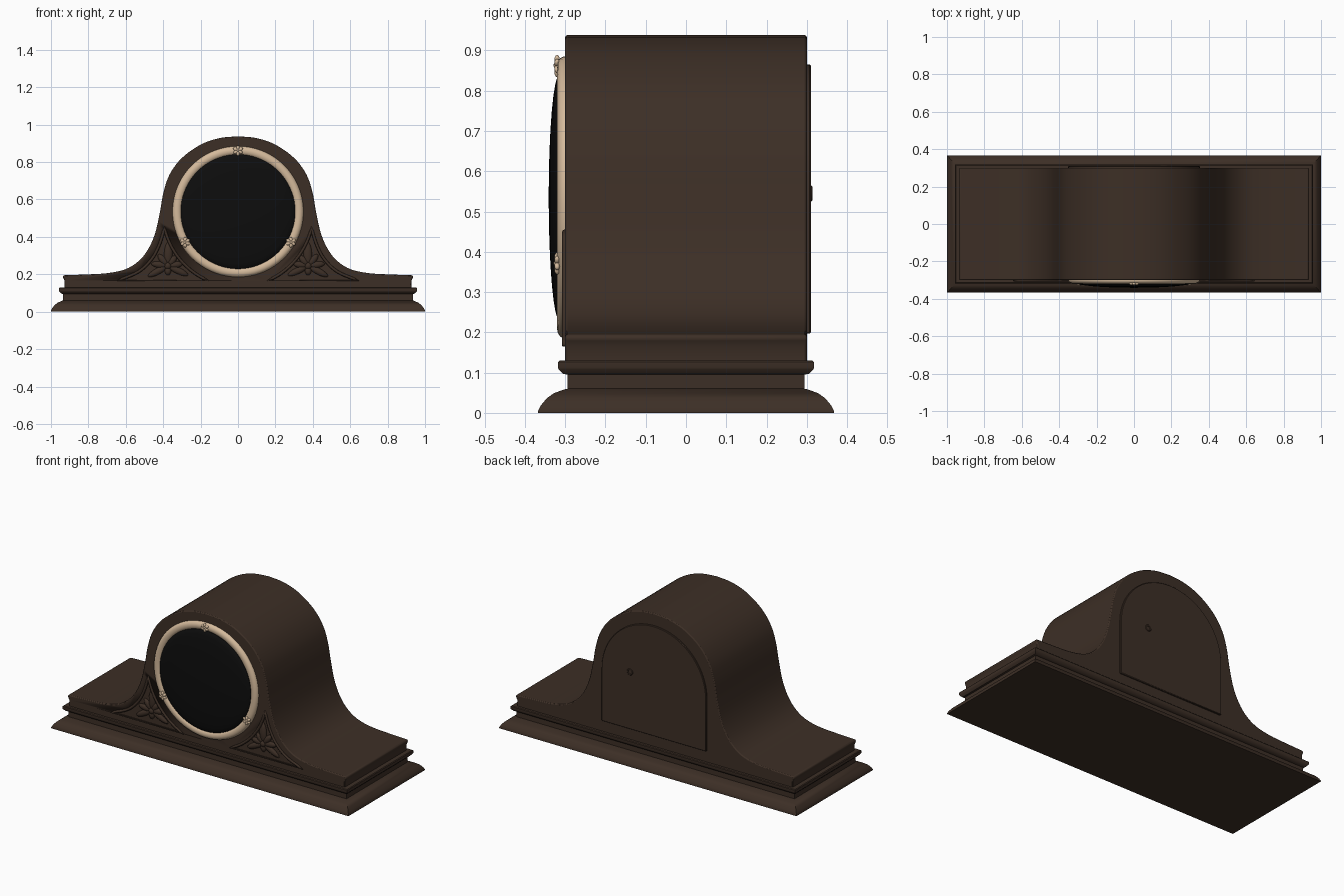
import bpy, bmesh, math
from mathutils import Matrix, Vector

if "Cube" in bpy.data.objects:
    bpy.data.objects.remove(bpy.data.objects["Cube"])


def material(name, rgb):
    m = bpy.data.materials.new(name)
    m.diffuse_color = (*rgb, 1)
    m.use_nodes = True
    m.node_tree.nodes["Principled BSDF"].inputs["Base Color"].default_value = m.diffuse_color
    return m


WOOD = material("dark walnut", (0.046, 0.028, 0.019))
CREAM = material("cream brass", (0.66, 0.49, 0.33))
BLACK = material("black glass", (0.004, 0.004, 0.004))
DIAL = Vector((0, 0, 0.535))


def finish(bm, name, mat, angle=35):
    bmesh.ops.recalc_face_normals(bm, faces=bm.faces)
    me = bpy.data.meshes.new(name)
    bm.to_mesh(me)
    bm.free()
    ob = bpy.data.objects.new(name, me)
    bpy.context.collection.objects.link(ob)
    me.materials.append(mat)
    bpy.ops.object.select_all(action='DESELECT')
    ob.select_set(True)
    bpy.context.view_layer.objects.active = ob
    bpy.ops.object.shade_smooth_by_angle(angle=math.radians(angle))
    return ob


def spline(pts, steps=5):
    """Smooth curve through 2D points."""
    p = [Vector(q) for q in pts]
    p = [2 * p[0] - p[1]] + p + [2 * p[-1] - p[-2]]
    out = []
    for i in range(1, len(p) - 2):
        a, b, c, d = p[i - 1:i + 3]
        for k in range(steps):
            t = k / steps
            out.append(0.5 * (2 * b + (c - a) * t + (2 * a - 5 * b + 4 * c - d) * t * t
                              + (3 * b - a - 3 * c + d) * t ** 3))
    return out + [p[-2]]


def prism(name, outline, y0, y1, mat):
    """Outline in x and z, extruded along y."""
    bm = bmesh.new()
    a = [bm.verts.new((x, y0, z)) for x, z in outline]
    b = [bm.verts.new((x, y1, z)) for x, z in outline]
    bm.faces.new(a)
    bm.faces.new(b[::-1])
    for i in range(len(a)):
        j = (i + 1) % len(a)
        bm.faces.new((a[i], b[i], b[j], a[j]))
    return finish(bm, name, mat)


def lathe(name, profile, mat, centre=DIAL, n=72):
    """Revolve (radius, y) points about the y axis."""
    bm = bmesh.new()
    rings = []
    for r, y in profile:
        rings.append([bm.verts.new((centre.x + r * math.cos(2 * math.pi * k / n), y,
                                    centre.z + r * math.sin(2 * math.pi * k / n)))
                      for k in range(n)])
    for p, q in zip(rings, rings[1:]):
        for k in range(n):
            j = (k + 1) % n
            bm.faces.new((p[k], p[j], q[j], q[k]))
    bm.faces.new(rings[0])
    bm.faces.new(rings[-1])
    return finish(bm, name, mat)


def bevel(ob, width, segments=2):
    mod = ob.modifiers.new("soft edges", 'BEVEL')
    mod.width, mod.segments = width, segments
    mod.limit_method, mod.angle_limit = 'ANGLE', math.radians(50)


def leaves(name, centre, petals, y, thick, mat):
    """Flattened leaves (angle, length, width) fanned from a centre, with a bead."""
    bm = bmesh.new()
    for deg, length, width in petals:
        m = (Matrix.Translation((centre[0], y, centre[1]))
             @ Matrix.Rotation(-math.radians(deg), 4, 'Y')
             @ Matrix.Translation((length / 2, 0, 0))
             @ Matrix.Diagonal((length / 2, thick, width / 2, 1)))
        bmesh.ops.create_uvsphere(bm, u_segments=12, v_segments=8, radius=1, matrix=m)
    r = petals[0][2] * 0.45
    bmesh.ops.create_uvsphere(bm, u_segments=12, v_segments=8, radius=1,
                              matrix=Matrix.Translation((centre[0], y, centre[1]))
                              @ Matrix.Diagonal((r, thick * 1.3, r, 1)))
    return finish(bm, name, mat, 60)


# moulded plinth: stacked rectangles (half x, half y, z)
bm = bmesh.new()
steps = [(1, .367, 0), (1, .367, .006), (.993, .36, .019), (.98, .346, .036),
         (.963, .328, .049), (.942, .303, .058), (.935, .294, .060), (.935, .294, .095),
         (.945, .305, .097), (.955, .316, .108), (.957, .318, .112), (.957, .318, .126),
         (.953, .314, .130), (.92, .29, .130)]
rows = [[bm.verts.new((sx * x, sy * y, z))
         for sx, sy in ((-1, -1), (1, -1), (1, 1), (-1, 1))] for x, y, z in steps]
for p, q in zip(rows, rows[1:]):
    for k in range(4):
        bm.faces.new((p[k], p[(k + 1) % 4], q[(k + 1) % 4], q[k]))
bm.faces.new(rows[0])
bm.faces.new(rows[-1])
finish(bm, "plinth", WOOD)

# humped case
half = spline([(0, .938), (.1, .928), (.2, .893), (.3, .822), (.365, .735), (.398, .64),
               (.418, .53), (.443, .42), (.48, .335), (.53, .272), (.6, .228), (.7, .206),
               (.82, .199), (.932, .195)])
right = [tuple(p) for p in half] + [(.937, .185), (.927, .165), (.927, .125)]
case = prism("case", right + [(-x, z) for x, z in right[:0:-1]], -.30, .30, WOOD)
bevel(case, .006)

# carved corner panels on the front
inner = []
for k in range(15):
    a = math.radians(-66.5 + k * 54 / 14)
    inner.append((.402 * math.cos(a), DIAL.z + .402 * math.sin(a)))
outer = [tuple(p) for p in spline([inner[-1], (.42, .36), (.46, .283), (.53, .215), (.64, .167)])]
panel = inner + outer[1:]
for side, s in (("left", -1), ("right", 1)):
    shape = [(s * x, z) for x, z in panel]
    cutter = prism(side + "_panel_cutter", shape, -.36, -.288, WOOD)
    cutter.hide_render = True
    cutter.hide_set(True)
    cut = case.modifiers.new(side + " recess", 'BOOLEAN')
    cut.operation, cut.object, cut.solver = 'DIFFERENCE', cutter, 'EXACT'

    # rounded trim around the recess
    cu = bpy.data.curves.new(side + "_panel_trim", 'CURVE')
    cu.dimensions, cu.bevel_depth, cu.bevel_resolution = '3D', .008, 2
    sp = cu.splines.new('POLY')
    sp.points.add(len(shape) - 1)
    for pt, (x, z) in zip(sp.points, shape):
        pt.co = (x, -.300, z, 1)
    sp.use_cyclic_u = True
    trim = bpy.data.objects.new(side + "_panel_trim", cu)
    bpy.context.collection.objects.link(trim)
    cu.materials.append(WOOD)
    bpy.ops.object.select_all(action='DESELECT')
    trim.select_set(True)
    bpy.context.view_layer.objects.active = trim
    bpy.ops.object.convert(target='MESH')
    bpy.ops.object.shade_smooth()

    # carved foliage
    fan = [(92, .13, .045), (130, .07, .035), (50, .08, .035), (172, .08, .035),
           (8, .09, .035), (205, .12, .035), (-28, .12, .035), (-90, .05, .035)]
    fan = [(d if s > 0 else 180 - d, l, w) for d, l, w in fan]
    leaves(side + "_carved_leaves", (s * .375, .245), fan, -.290, .013, WOOD)

# round bezel and domed dial glass
lathe("bezel", [(.35, -.295), (.35, -.304), (.346, -.312), (.337, -.318), (.328, -.320),
                (.318, -.319), (.309, -.315), (.303, -.308), (.303, -.295)], CREAM)
lathe("dial_glass", [(.306, -.298), (.306, -.314)] +
      [(.306 * math.cos(t * math.pi / 16), -.314 - .027 * math.sin(t * math.pi / 16))
       for t in range(1, 8)] + [(.004, -.341)], BLACK)

# small leaf ornaments on the bezel
for name, deg in (("top", 90), ("lower_left", 210), ("lower_right", 330)):
    a = math.radians(deg)
    c = (.328 * math.cos(a), DIAL.z + .328 * math.sin(a))
    leaves(name + "_bezel_ornament", c,
           [(deg + o, l, .018) for o, l in ((0, .026), (65, .028), (-65, .028), (125, .028),
                                            (-125, .028), (180, .03))], -.320, .007, CREAM)

# arched back door with keyhole ring
arch = [(.352 * math.cos(math.pi * k / 40), .513 + .352 * math.sin(math.pi * k / 40))
        for k in range(41)]
door = prism("back_door", arch + [(-.352, .197), (.352, .197)], .295, .31, WOOD)
bevel(door, .003, 1)
lathe("door_keyhole_ring", [(.020, .305), (.020, .311), (.017, .314), (.011, .314), (.009, .3105)],
      WOOD, Vector((.16, 0, .545)), 20)
